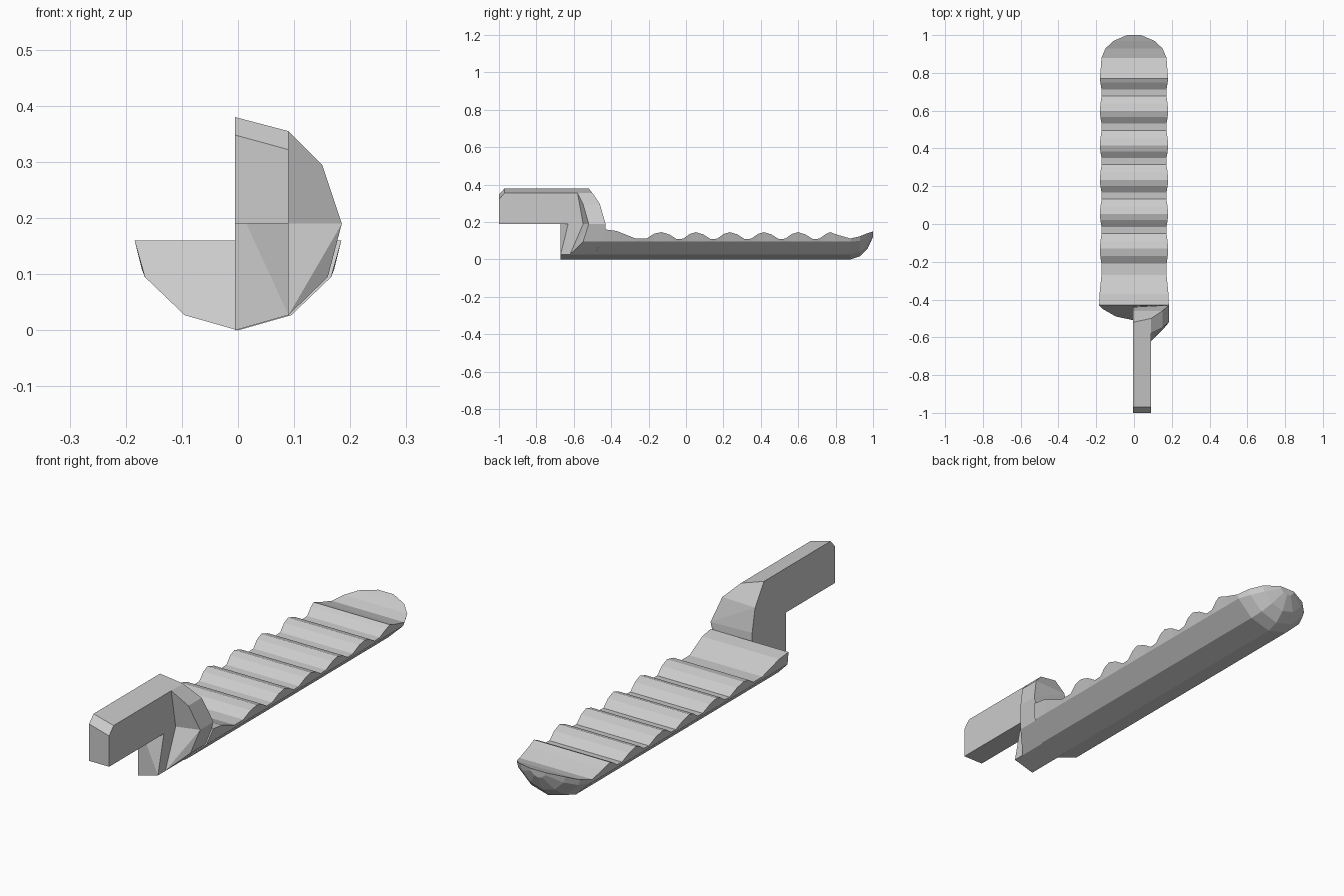
import bpy, bmesh

if "Cube" in bpy.data.objects:
    bpy.data.objects.remove(bpy.data.objects["Cube"])

X0, X1 = -0.005, 0.09


def make_object(name, bm):
    bmesh.ops.recalc_face_normals(bm, faces=bm.faces[:])
    me = bpy.data.meshes.new(name)
    bm.to_mesh(me)
    bm.free()
    ob = bpy.data.objects.new(name, me)
    bpy.context.collection.objects.link(ob)
    return ob


def hull(name, pts):
    bm = bmesh.new()
    for p in pts:
        bm.verts.new(p)
    res = bmesh.ops.convex_hull(bm, input=bm.verts[:])
    junk = {g for g in res["geom_interior"] + res["geom_unused"]
            if isinstance(g, bmesh.types.BMVert)}
    bmesh.ops.delete(bm, geom=list(junk), context='VERTS')
    bmesh.ops.dissolve_limit(bm, angle_limit=0.02, verts=bm.verts[:], edges=bm.edges[:])
    return make_object(name, bm)


def union(ob, others):
    bpy.context.view_layer.objects.active = ob
    for o in others:
        o.hide_render = True
        m = ob.modifiers.new("join", 'BOOLEAN')
        m.operation, m.solver, m.object = 'UNION', 'EXACT', o
        bpy.ops.object.modifier_apply(modifier=m.name)
        bpy.data.objects.remove(o, do_unlink=True)


# Grip: half-round sections with a rippled flat top and a bowl-shaped far end
stations = [(-0.43, 0.16), (-0.37, 0.152), (-0.27, 0.112), (-0.21, 0.112), (-0.17, 0.138)]
for k in range(5):
    p = -0.13 + 0.182 * k
    stations += [(p, 0.146), (p + 0.04, 0.134), (p + 0.08, 0.109),
                 (p + 0.115, 0.111), (p + 0.15, 0.136)]
stations += [(0.77, 0.146), (0.81, 0.132), (0.88, 0.112),
             (0.93, 0.124), (0.97, 0.14), (1.0, 0.15)]
taper = {0.93: 0.86, 0.97: 0.6, 1.0: 0.2}
bm = bmesh.new()
rings = []
for i, (y, t) in enumerate(stations):
    half = 0.168 + (t - 0.095) * 0.25
    right = [(0.095, 0.027, 0.06), (0.166, 0.095, 0.02), (half, t, 0)]
    arc = [(-x, z, d) for x, z, d in reversed(right)] + [(0, 0, 0.08)] + right
    s = taper.get(y, 1)
    rings.append([bm.verts.new((x * s, y - (d if i == 0 else 0), t + (z - t) * s))
                  for x, z, d in arc])
for a, b in zip(rings, rings[1:]):
    for j in range(7):
        k = (j + 1) % 7
        bm.faces.new((a[j], a[k], b[k], b[j]))
bm.faces.new(rings[0])
bm.faces.new(rings[-1])
make_object("grip", bm)

# Hook: upper bend, lower bend with lip, and the straight bar
bend = hull("hook", [
    (X0, -0.52, 0.38), (X0, -0.46, 0.29), (X0, -0.44, 0.19), (X0, -0.58, 0.19),
    (X0, -0.58, 0.38),
    (X1, -0.50, 0.355), (X1, -0.58, 0.355), (X1, -0.55, 0.19),
    (0.15, -0.46, 0.295), (0.15, -0.55, 0.295),
    (0.185, -0.43, 0.19), (0.185, -0.52, 0.19)])
lower = hull("lower_bend", [
    (X0, -0.43, 0.0), (X0, -0.58, 0.0), (X0, -0.44, 0.19), (X0, -0.58, 0.19),
    (X1, -0.43, 0.027), (X1, -0.62, 0.027), (X1, -0.55, 0.19),
    (0.16, -0.43, 0.095), (0.16, -0.55, 0.095),
    (0.185, -0.43, 0.19), (0.185, -0.52, 0.19)])
lip = hull("lip", [
    (X0, -0.67, 0.0), (X1, -0.67, 0.027), (X0, -0.67, 0.19), (0.015, -0.67, 0.19),
    (X1, -0.63, 0.19), (X0, -0.5, 0.0), (X1, -0.5, 0.027),
    (X0, -0.5, 0.19), (X1, -0.5, 0.19)])
bar = hull("bar", [
    (X0, -1.0, 0.19), (X1, -1.0, 0.19), (X0, -1.0, 0.348), (X1, -1.0, 0.322),
    (X0, -0.97, 0.38), (X1, -0.97, 0.355), (X0, -0.52, 0.38), (X1, -0.50, 0.355),
    (X0, -0.5, 0.19), (X1, -0.5, 0.19)])
union(bend, [lower, lip, bar])
